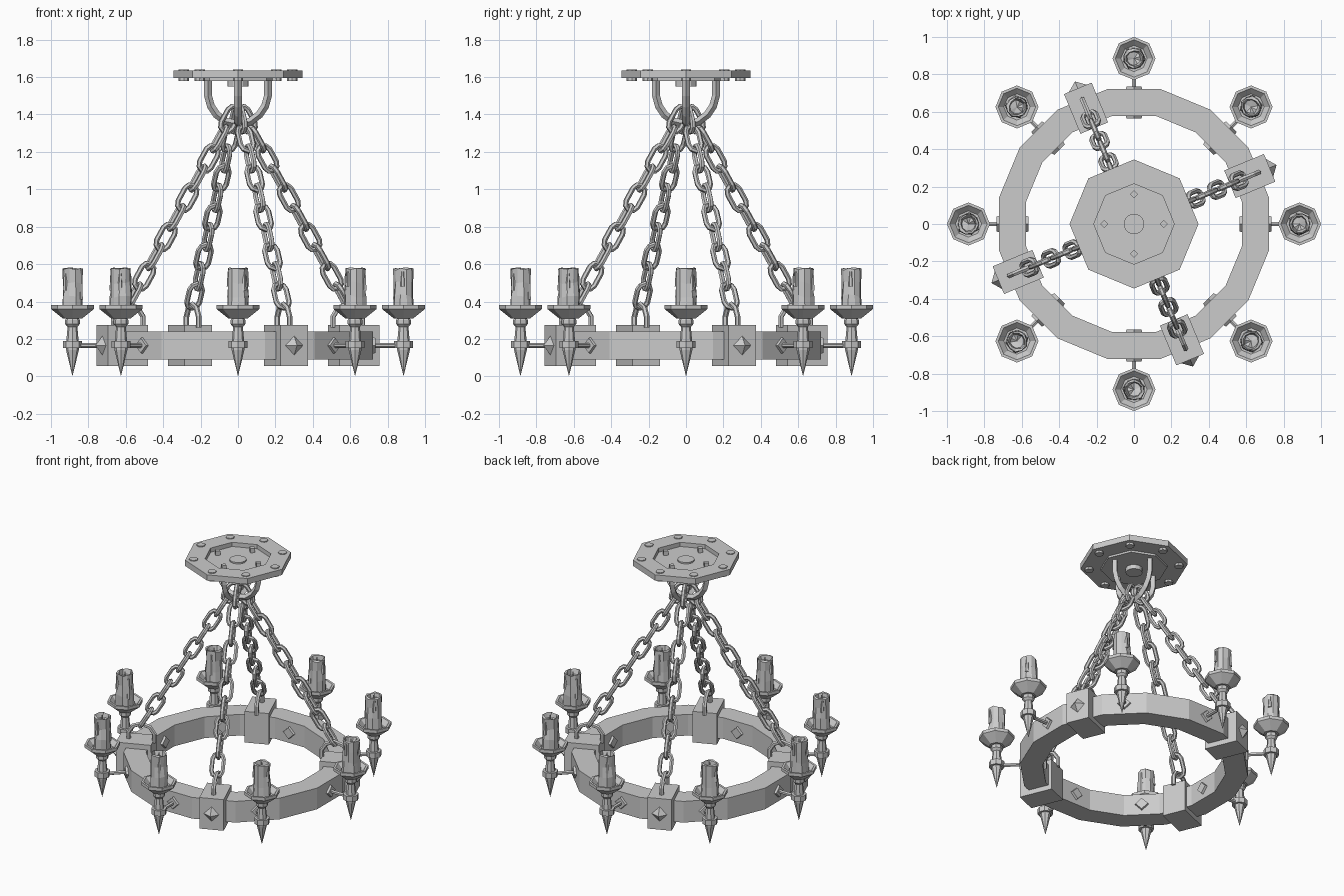
import bpy, bmesh, math, random
from mathutils import Matrix, Vector

random.seed(4)
if "Cube" in bpy.data.objects:
    bpy.data.objects.remove(bpy.data.objects["Cube"], do_unlink=True)

iron = bpy.data.materials.new("grey_iron")
iron.use_nodes = True
GREY = (0.6, 0.6, 0.6, 1)
iron.diffuse_color = GREY
iron.node_tree.nodes["Principled BSDF"].inputs["Base Color"].default_value = GREY


def turn(degrees):
    return Matrix.Rotation(math.radians(degrees), 4, 'Z')


def add(name, mesh, matrix=Matrix()):
    obj = bpy.data.objects.new(name, mesh)
    bpy.context.collection.objects.link(obj)
    obj.matrix_world = matrix
    return obj


def finish(name, bm, matrix=Matrix()):
    bmesh.ops.remove_doubles(bm, verts=bm.verts, dist=0.0005)
    bmesh.ops.recalc_face_normals(bm, faces=bm.faces)
    bm.transform(matrix)
    mesh = bpy.data.meshes.new(name)
    bm.to_mesh(mesh)
    bm.free()
    mesh.materials.append(iron)
    return mesh


def lathe(name, profile, sides=8, matrix=Matrix(), start=0, closed=False, jitter=0):
    """Flat-sided solid of revolution from (radius, height) points."""
    bm = bmesh.new()
    rings = []
    for r, z in profile:
        ring = []
        for i in range(sides):
            a = math.radians(start) + math.tau * i / sides
            k = r * (1 + random.uniform(-jitter, jitter))
            h = z + (random.uniform(-jitter, jitter) * 0.1 if r else 0)
            ring.append(bm.verts.new((k * math.cos(a), k * math.sin(a), h)))
        rings.append(ring)
    pairs = list(zip(rings, rings[1:])) + ([(rings[-1], rings[0])] if closed else [])
    for low, high in pairs:
        for i in range(sides):
            j = (i + 1) % sides
            bm.faces.new((low[i], low[j], high[j], high[i]))
    return finish(name, bm, matrix)


def rod(name, r1, r2, z0, z1, sides=8, matrix=Matrix()):
    return lathe(name, [(0, z0), (r1, z0), (r2, z1), (0, z1)], sides, matrix)


def wire(name, paths, radius, cyclic, resolution=1):
    """Bars bent along point paths, turned into a mesh."""
    curve = bpy.data.curves.new(name, 'CURVE')
    curve.dimensions = '3D'
    curve.bevel_depth = radius
    curve.bevel_resolution = resolution
    curve.use_fill_caps = True
    for path in paths:
        spline = curve.splines.new('POLY')
        spline.points.add(len(path) - 1)
        for point, co in zip(spline.points, path):
            point.co = (*co, 1)
        spline.use_cyclic_u = cyclic
        spline.use_smooth = False
    temp = bpy.data.objects.new(name, curve)
    bpy.context.collection.objects.link(temp)
    graph = bpy.context.evaluated_depsgraph_get()
    mesh = bpy.data.meshes.new_from_object(temp.evaluated_get(graph))
    bpy.data.objects.remove(temp, do_unlink=True)
    mesh.materials.clear()
    mesh.materials.append(iron)
    return mesh


# Ring
add("ring", lathe("ring", [(0.735, 0.09), (0.735, 0.24), (0.59, 0.24), (0.59, 0.09)],
                  16, start=11.25, closed=True))

# Ceiling plate with recessed top, raised underside, boss and bolts
add("ceiling_plate", lathe("ceiling_plate", [
    (0, 1.605), (0.215, 1.605), (0.215, 1.635), (0.345, 1.635),
    (0.345, 1.594), (0.215, 1.594), (0.215, 1.58), (0, 1.58)]))
add("center_boss", rod("center_boss", 0.055, 0.055, 1.55, 1.615, 12))
bolt = rod("plate_bolt", 0.028, 0.028, 1.578, 1.641, 8, Matrix.Translation((0.29, 0, 0)))
for i in range(8):
    add(f"plate_bolt_{i + 1}", bolt, turn(45 * i))

# Two crossing hanger bars
half = [(0.16, 1.636), (0.16, 1.5), (0.145, 1.445), (0.115, 1.4), (0.065, 1.362)]
bar_path = [(-x, 0, z) for x, z in half] + [(0, 0, 1.348)] + [(x, 0, z) for x, z in reversed(half)]
hanger = wire("hanger_bar", [bar_path], 0.021, False, 0)
for i in range(2):
    add(f"hanger_bar_{i + 1}", hanger, turn(90 * i))

# Bracket block
bm = bmesh.new()
bmesh.ops.create_cube(bm, size=1, matrix=Matrix.Translation((0.67, 0, 0.165))
                      @ Matrix.Diagonal((0.23, 0.16, 0.22, 1)))
block = finish("bracket_block", bm)

# Parts that point outwards are made upright, then laid along x
outward = Matrix.Translation((0, 0, 0.165)) @ Matrix.Rotation(math.pi / 2, 4, 'Y')
stud = rod("pyramid_stud", 0.057, 0, 0.78, 0.825, 4, outward)

# Staple on the block
staple_path = [(0.55, 0, 0.26), (0.55, 0, 0.32), (0.58, 0, 0.365), (0.635, 0, 0.385),
               (0.69, 0, 0.365), (0.72, 0, 0.32), (0.72, 0, 0.26)]
staple = wire("staple", [staple_path], 0.015, False)

# Chain of alternating links, leaning in towards the hanger
low, high, count = Vector((0.605, 0, 0.43)), Vector((0.045, 0, 1.375)), 10
along = (high - low).normalized()
sideways = Vector((0, 1, 0))
across = along.cross(sideways)
links = []
for k in range(count):
    center = low.lerp(high, k / (count - 1))
    wide = across if k % 2 else sideways
    link = []
    for end in (1, -1):
        for i in range(5):
            a = math.pi * i / 4
            link.append(center + wide * (0.037 * end * math.cos(a))
                        + along * (end * (0.038 + 0.037 * math.sin(a))))
    links.append(link)
chain = wire("chain", links, 0.0145, True)

for i in range(4):
    m = turn(22.5 + 90 * i)
    for name, mesh in (("bracket_block", block), ("pyramid_stud", stud),
                       ("staple", staple), ("chain", chain)):
        add(f"{name}_{i + 1}", mesh, m)

# Candle arm with diamond plates on both faces of the ring
arm = rod("arm", 0.013, 0.013, 0.71, 0.87, 6, outward)
outer_plate = rod("outer_plate", 0.045, 0.04, 0.715, 0.736, 4, outward)
inner_plate = rod("inner_plate", 0.04, 0.045, 0.563, 0.585, 4, outward)

# Candle holder, dish, worn candle and wick
spot = Matrix.Translation((0.885, 0, 0))
holder = lathe("holder", [
    (0, 0), (0.034, 0.14), (0.034, 0.152), (0.05, 0.152), (0.05, 0.19), (0.033, 0.19),
    (0.026, 0.265), (0.04, 0.28), (0.04, 0.3), (0.03, 0.315), (0, 0.315)], 8, spot)
dish = lathe("dish", [
    (0, 0.308), (0.05, 0.308), (0.115, 0.36), (0.115, 0.382), (0.1, 0.382),
    (0.07, 0.35), (0, 0.35)], 8, spot)
candle = lathe("candle", [
    (0, 0.34), (0.06, 0.34), (0.056, 0.43), (0.052, 0.5), (0.055, 0.572),
    (0.044, 0.574), (0.036, 0.545), (0, 0.54)], 10, spot, jitter=0.09)
wick = rod("wick", 0.005, 0.004, 0.535, 0.58, 4, spot)

# Wax drips down the candle side
bm = bmesh.new()
for angle, z, length in ((40, 0.53, 0.1), (150, 0.5, 0.14), (265, 0.54, 0.08)):
    a = math.radians(angle)
    bmesh.ops.create_cone(
        bm, cap_ends=True, segments=5, radius1=0.013, radius2=0.007, depth=length,
        matrix=Matrix.Translation((0.05 * math.cos(a), 0.05 * math.sin(a), z - 0.02)))
drips = finish("wax_drips", bm, spot)

for i in range(8):
    for name, mesh in (("arm", arm), ("outer_plate", outer_plate), ("inner_plate", inner_plate),
                       ("holder", holder), ("dish", dish), ("candle", candle),
                       ("wick", wick), ("wax_drips", drips)):
        add(f"{name}_{i + 1}", mesh, turn(45 * i))
